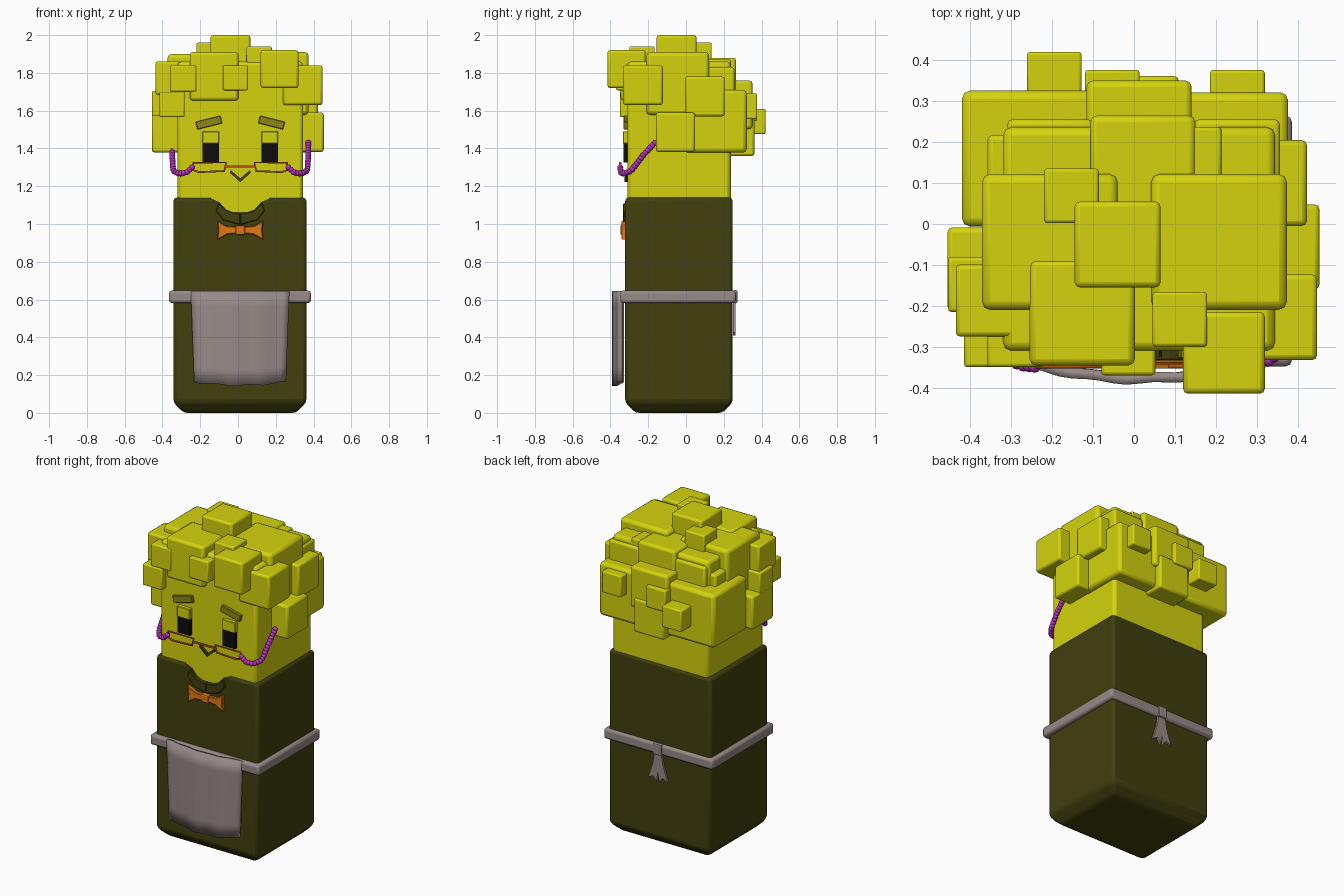
import bpy, bmesh, math
from mathutils import Vector, Matrix

if "Cube" in bpy.data.objects:
    bpy.data.objects.remove(bpy.data.objects["Cube"], do_unlink=True)

CX = 0.012  # symmetry plane of the face and clothes


def material(name, *rgb):
    m = bpy.data.materials.new(name)
    m.use_nodes = True
    m.diffuse_color = (*rgb, 1)
    m.node_tree.nodes["Principled BSDF"].inputs["Base Color"].default_value = (*rgb, 1)
    return m


yellow = material("yellow", 0.66, 0.65, 0.004)
olive = material("dark olive", 0.052, 0.05, 0.004)
grey = material("warm grey", 0.31, 0.255, 0.245)
orange = material("orange", 0.75, 0.19, 0.006)
rust = material("rust", 0.52, 0.11, 0.005)
purple = material("purple", 0.48, 0.03, 0.52)
black = material("black", 0.004, 0.004, 0.004)
brow = material("brow olive", 0.28, 0.24, 0.006)


def finish(name, bm, mat, bevel=0, segments=2):
    bmesh.ops.recalc_face_normals(bm, faces=bm.faces)
    mesh = bpy.data.meshes.new(name)
    bm.to_mesh(mesh)
    bm.free()
    ob = bpy.data.objects.new(name, mesh)
    bpy.context.collection.objects.link(ob)
    if mat:
        mesh.materials.append(mat)
    if bevel:
        mod = ob.modifiers.new("bevel", "BEVEL")
        mod.width, mod.segments, mod.limit_method = bevel, segments, "ANGLE"
    return ob


def box_bm(x, y, z):
    bm = bmesh.new()
    bmesh.ops.create_cube(bm, size=1)
    for v in bm.verts:
        v.co = [a[0] if c < 0 else a[1] for a, c in zip((x, y, z), v.co)]
    return bm


def box(name, x, y, z, mat, bevel=0.0, segments=2):
    return finish(name, box_bm(x, y, z), mat, bevel, segments)


def plate(name, pts, y0, y1, mat, bevel=0):
    """Outline in x and z, extruded along y."""
    bm = bmesh.new()
    face = bm.faces.new([bm.verts.new((px, y0, pz)) for px, pz in pts])
    new = bmesh.ops.extrude_face_region(bm, geom=[face])["geom"]
    bmesh.ops.translate(bm, vec=(0, y1 - y0, 0),
                        verts=[g for g in new if isinstance(g, bmesh.types.BMVert)])
    return finish(name, bm, mat, bevel, 1)


def mirrored(half):
    """Completes an outline given on the +x half, first to last from top to bottom."""
    return [(CX + a, b) for a, b in half] + [(CX - a, b) for a, b in reversed(half) if a]


# Head
box("head", (-0.32, 0.345), (-0.31, 0.237), (1.0, 1.86), yellow, 0.02)

# Body with chamfered base and a neckline cut from the front
bm = box_bm((-0.342, 0.362), (-0.322, 0.247), (0, 1.14))
base = [e for e in bm.edges if all(v.co.z < 0.01 for v in e.verts)]
bmesh.ops.bevel(bm, geom=base, offset=0.055, segments=1, affect="EDGES")
body = finish("body", bm, olive, 0.018)
neck = mirrored([(0.16, 1.2), (0.155, 1.135), (0.11, 1.115), (0.075, 1.075), (0.035, 1.06)])
cutter = plate("neckline_cutter", neck, -0.4, -0.3, None)
cutter.hide_render = cutter.hide_viewport = True
cut = body.modifiers.new("neckline", "BOOLEAN")
cut.operation, cut.object = "DIFFERENCE", cutter

# Collar: two flaps below the neckline
for side, label in ((1, "left"), (-1, "right")):
    pts = [(0.115, 1.11), (0.13, 1.07), (0.09, 1.02), (0.0, 0.995),
           (0.0, 1.06), (0.035, 1.06), (0.075, 1.075)]
    plate("collar_" + label, [(CX + side * a, b) for a, b in pts], -0.334, -0.3, olive, 0.004)

# Bow tie
for side, label in ((1, "left"), (-1, "right")):
    pts = [(0.015, 0.985), (0.075, 0.99), (0.122, 1.018), (0.116, 0.97),
           (0.122, 0.915), (0.07, 0.945), (0.015, 0.95)]
    plate("bow_" + label, [(CX + side * a, b) for a, b in pts], -0.342, -0.318, orange, 0.004)
box("bow_knot", (CX - 0.026, CX + 0.026), (-0.348, -0.315), (0.942, 0.993), orange, 0.008)

# Apron: bowed cloth with a wavy hem
bm = bmesh.new()
bmesh.ops.create_grid(bm, x_segments=16, y_segments=6, size=1)
for v in bm.verts:
    u, h = v.co.x, (v.co.y + 1) / 2
    hem = 0.145 + 0.02 * u * u + 0.004 * math.sin(9 * u)
    v.co = (CX + u * (0.24 + 0.018 * h), -0.378 + 0.036 * u * u + 0.003 * math.sin(11 * u),
            hem + (0.645 - hem) * h)
apron = finish("apron", bm, grey)
solid = apron.modifiers.new("thickness", "SOLIDIFY")
solid.thickness, solid.offset = 0.025, 0
for p in apron.data.polygons:
    p.use_smooth = True

# Waist band and its knot with two tails at the back
box("waist_band", (-0.366, 0.386), (-0.348, 0.264), (0.582, 0.647), grey, 0.014)
box("back_knot", (CX - 0.03, CX + 0.03), (0.25, 0.272), (0.58, 0.65), grey, 0.008)
tails = mirrored([(0.022, 0.6), (0.035, 0.52), (0.066, 0.425), (0.03, 0.44), (0.01, 0.41), (0, 0.47)])
plate("back_tails", tails, 0.248, 0.261, grey)

# Eyes with heavy lids, brows and spectacle frames
for side, label in ((1, "left"), (-1, "right")):
    ex = CX + side * 0.156
    box("eye_" + label, (ex - 0.043, ex + 0.043), (-0.332, -0.3), (1.325, 1.43), black)
    box("eyelid_" + label, (ex - 0.044, ex + 0.044), (-0.334, -0.3), (1.425, 1.49), yellow, 0.003, 1)

    bm = box_bm((-0.068, 0.068), (-0.015, 0.015), (-0.021, 0.021))
    bmesh.ops.rotate(bm, verts=bm.verts, matrix=Matrix.Rotation(side * math.radians(14), 3, "Y"))
    bmesh.ops.translate(bm, verts=bm.verts, vec=(CX + side * 0.166, -0.315, 1.537))
    finish("brow_" + label, bm, brow, 0.003, 1)

    curve = bpy.data.curves.new("frame_" + label, "CURVE")
    curve.dimensions, curve.bevel_depth, curve.bevel_resolution = "3D", 0.006, 1
    rim = curve.splines.new("POLY")
    corners = [(0.075, 1.325), (0.25, 1.325), (0.248, 1.285), (0.22, 1.275), (0.085, 1.28)]
    rim.points.add(len(corners) - 1)
    for point, (a, b) in zip(rim.points, corners):
        point.co = (CX + side * a, -0.348, b, 1)
    rim.use_cyclic_u = True
    curve.materials.append(rust)
    frame = bpy.data.objects.new("frame_" + label, curve)
    bpy.context.collection.objects.link(frame)
box("frame_bridge", (CX - 0.078, CX + 0.078), (-0.353, -0.343), (1.3, 1.31), rust)

# Small V-shaped mouth
plate("mouth", mirrored([(0.05, 1.285), (0.056, 1.272), (0, 1.222)]) +
      [(CX - 0.046, 1.281), (CX, 1.241), (CX + 0.046, 1.281)][:3], -0.325, -0.3, olive)

# Bead chains hanging from the spectacles to the sides of the head
path = [Vector(p) for p in ((0.255, -0.348, 1.3), (0.285, -0.345, 1.272), (0.325, -0.33, 1.266),
                            (0.355, -0.29, 1.282), (0.36, -0.23, 1.36), (0.36, -0.165, 1.43))]
lengths = [(b - a).length for a, b in zip(path, path[1:])]
COUNT = 19
for side, label in ((1, "left"), (-1, "right")):
    bm = bmesh.new()
    for i in range(COUNT):
        d, k = sum(lengths) * i / (COUNT - 1), 0
        while k < len(lengths) - 1 and d > lengths[k]:
            d -= lengths[k]
            k += 1
        p = path[k].lerp(path[k + 1], d / lengths[k])
        bmesh.ops.create_icosphere(bm, subdivisions=2, radius=0.016,
                                   matrix=Matrix.Translation((CX + side * p.x, p.y, p.z)))
    chain = finish("bead_chain_" + label, bm, purple)
    for p in chain.data.polygons:
        p.use_smooth = True

# Curly hair: cubes as (min x, min y, max z, size)
curls = [
    (-0.145, -0.155, 2.0, 0.21), (0.042, -0.21, 1.91, 0.332), (-0.372, -0.21, 1.9, 0.332),
    (-0.22, 0.002, 1.96, 0.134), (0.045, -0.3, 1.94, 0.134), (0.12, -0.415, 1.92, 0.2),
    (-0.255, -0.346, 1.91, 0.257), (-0.08, -0.37, 1.84, 0.132), (-0.36, -0.35, 1.84, 0.14),
    (-0.436, -0.275, 1.86, 0.176), (-0.416, -0.35, 1.7, 0.134), (-0.455, -0.215, 1.705, 0.134),
    (-0.456, -0.214, 1.585, 0.206), (0.246, -0.16, 1.59, 0.208), (0.213, -0.005, 1.78, 0.21),
    (0.238, -0.333, 1.84, 0.21), (0.045, -0.01, 1.71, 0.332), (-0.421, -0.006, 1.71, 0.332),
    (-0.116, 0.094, 1.76, 0.257), (-0.107, 0.008, 1.88, 0.257), (-0.31, 0.046, 1.83, 0.21),
    (0.147, 0.046, 1.83, 0.21), (0.08, 0.103, 1.87, 0.134), (-0.358, 0.008, 1.78, 0.21),
    (-0.262, 0.287, 1.61, 0.134), (-0.12, 0.243, 1.68, 0.134), (0.186, 0.243, 1.69, 0.134),
    (-0.1, 0.152, 1.57, 0.21),
]
for i, (x, y, z, s) in enumerate(curls):
    box(f"hair_curl_{i + 1}", (x, x + s), (y, y + s), (z - s, z), yellow, s * 0.06)

# Keep bevelled edges smooth and flat faces flat
bpy.ops.object.select_all(action="DESELECT")
for ob in bpy.context.scene.objects:
    if ob.type == "MESH" and ob.name.startswith(("hair", "head", "body", "waist")):
        ob.select_set(True)
        bpy.context.view_layer.objects.active = ob
bpy.ops.object.shade_smooth_by_angle(angle=math.radians(35))
